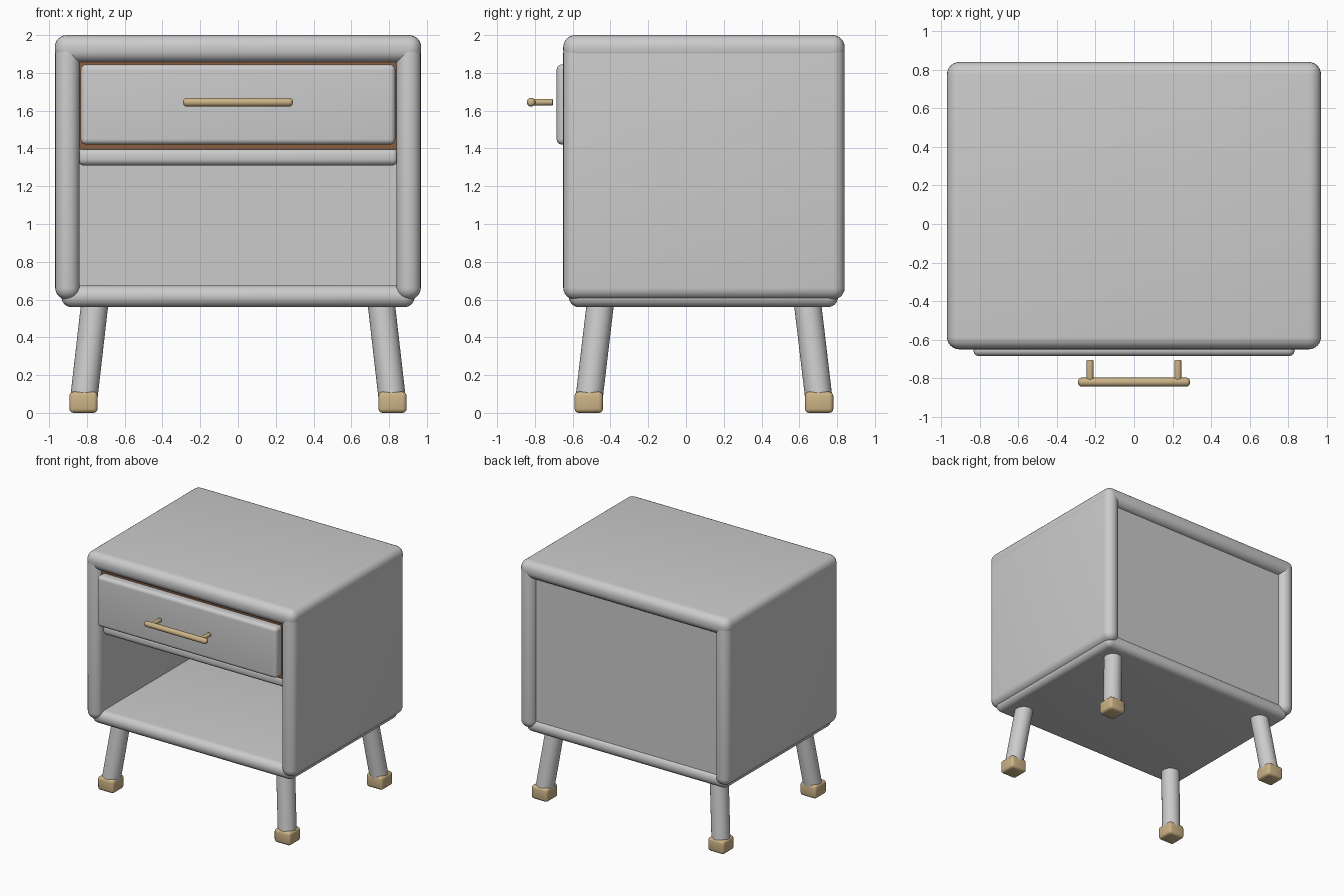
import bpy
from mathutils import Vector

if "Cube" in bpy.data.objects:
    bpy.data.objects.remove(bpy.data.objects["Cube"])


def material(name, color):
    m = bpy.data.materials.new(name)
    m.diffuse_color = color
    m.use_nodes = True
    m.node_tree.nodes["Principled BSDF"].inputs["Base Color"].default_value = m.diffuse_color
    return m


brass = material("brass", (0.60, 0.45, 0.24, 1))
brown = material("brown_wood", (0.25, 0.11, 0.05, 1))


def finish(obj, name, bevel, segments, mat):
    obj.name = name
    if bevel:
        mod = obj.modifiers.new("round", 'BEVEL')
        mod.width = bevel
        mod.segments = segments
        mod.limit_method = 'ANGLE'
        bpy.ops.object.modifier_apply(modifier=mod.name)
    bpy.ops.object.shade_smooth_by_angle()
    if mat:
        obj.data.materials.append(mat)
    return obj


def box(name, x, y, z, bevel=0.0, mat=None, segments=6):
    """Rounded box from (min, max) ranges."""
    bpy.ops.mesh.primitive_cube_add(size=1, location=[sum(r) / 2 for r in (x, y, z)])
    obj = bpy.context.object
    obj.scale = [r[1] - r[0] for r in (x, y, z)]
    bpy.ops.object.transform_apply(location=False, rotation=False, scale=True)
    return finish(obj, name, bevel, segments, mat)


def rod(name, a, b, radius, bevel=0.0, mat=None):
    """Cylinder between two points."""
    a, b = Vector(a), Vector(b)
    bpy.ops.mesh.primitive_cylinder_add(vertices=32, radius=radius, depth=(b - a).length,
                                        location=(a + b) / 2)
    obj = bpy.context.object
    obj.rotation_euler = (b - a).to_track_quat('Z', 'Y').to_euler()
    return finish(obj, name, bevel, 4, mat)


# Cabinet shell
box("top_panel", (-0.97, 0.97), (-0.65, 0.84), (1.855, 2.0), 0.064)
box("bottom_panel", (-0.935, 0.935), (-0.62, 0.805), (0.56, 0.675), 0.054)
for side, s in (("left", -1), ("right", 1)):
    box(side + "_side_panel", tuple(sorted((s * 0.838, s * 0.968))),
        (-0.65, 0.84), (0.60, 1.97), 0.063)
box("back_panel", (-0.86, 0.86), (0.74, 0.785), (0.62, 1.93))
box("shelf", (-0.85, 0.85), (-0.59, 0.76), (1.31, 1.40), 0.035)

# Drawer with brown body behind the front
box("drawer_front", (-0.833, 0.833), (-0.685, -0.59), (1.42, 1.845), 0.03)
box("drawer_body", (-0.84, 0.84), (-0.605, 0.72), (1.395, 1.87), 0, brown)

# Handle
rod("handle_bar", (-0.29, -0.82, 1.645), (0.29, -0.82, 1.645), 0.023, 0.018, brass)
for s in (-1, 1):
    rod("handle_post", (s * 0.228, -0.82, 1.645), (s * 0.228, -0.705, 1.645), 0.018, 0.006, brass)

# Splayed legs with brass feet
for end, y_top, y_foot in (("front", -0.45, -0.515), ("back", 0.64, 0.705)):
    for side, s in (("left", -1), ("right", 1)):
        rod(f"{end}_{side}_leg", (s * 0.755, y_top, 0.61), (s * 0.818, y_foot, 0.06), 0.072)
        x = s * 0.818
        box(f"{end}_{side}_foot", (x - 0.075, x + 0.075),
            (y_foot - 0.075, y_foot + 0.075), (0, 0.112), 0.022, brass, 3)
